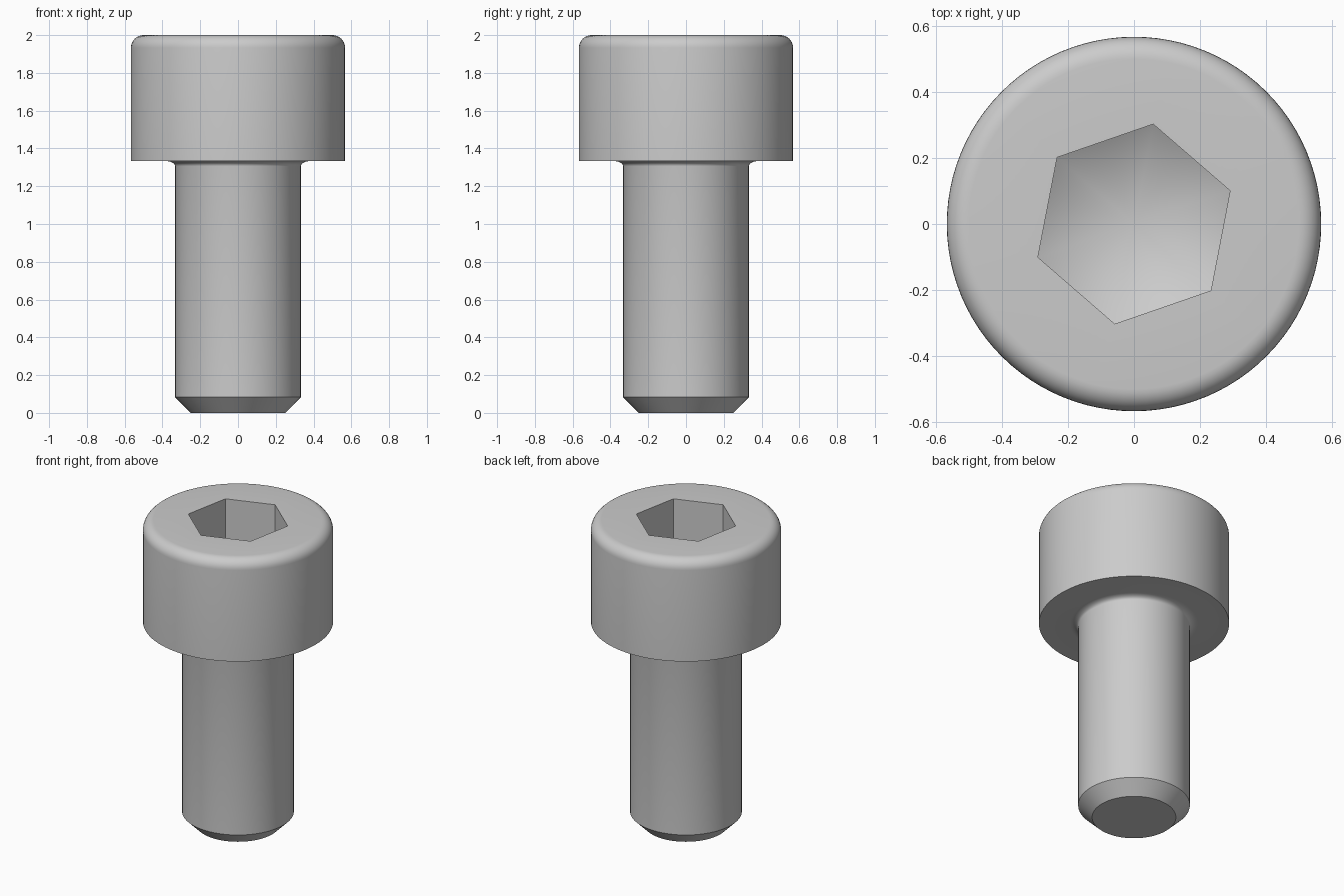
import bpy
import bmesh
from math import cos, sin, pi, radians

cube = bpy.data.objects.get("Cube")
if cube:
    bpy.data.objects.remove(cube, do_unlink=True)

SEGMENTS = 96                 # multiple of six, so socket corners fall on segments
TWIST = radians(19.1)         # direction of the first socket corner
SHANK_R, HEAD_R, HEAD_Z, TOP_Z = 0.333, 0.567, 1.333, 2.0
CHAMFER = 0.083
ROUND = 0.067                 # rounded upper rim of the head
FILLET_R, FILLET_Z = 0.047, 0.027
CORNER_R = 0.308              # socket, centre to corner
SOCKET_Z = TOP_Z - 0.333
CONE_SLOPE = 0.577


def hex_radius(angle):
    """Distance from the axis to the hexagon's side at an angle."""
    return CORNER_R * cos(pi / 6) / cos(angle % (pi / 3) - pi / 6)


def arc(steps):
    return [i / steps * pi / 2 for i in range(steps + 1)]


# Outer profile, from the tip up to the flat top
profile = [(SHANK_R - CHAMFER, 0), (SHANK_R, CHAMFER)]
profile += [(SHANK_R + FILLET_R * (1 - cos(a)), HEAD_Z - FILLET_Z * (1 - sin(a))) for a in arc(6)]
profile += [(HEAD_R, HEAD_Z)]
profile += [(HEAD_R - ROUND * (1 - cos(a)), TOP_Z - ROUND * (1 - sin(a))) for a in arc(8)]

bm = bmesh.new()


def ring(place):
    """Ring of vertices; place(angle) gives radius and height."""
    verts = []
    for i in range(SEGMENTS):
        a = 2 * pi * i / SEGMENTS
        # the small offset keeps corners on the right side of the modulo
        r, z = place(a + 1e-9)
        verts.append(bm.verts.new((r * cos(a + TWIST), r * sin(a + TWIST), z)))
    return verts


rings = [ring(lambda a, p=p: p) for p in profile]
# Hexagonal socket: rim, then the curved line where the conical floor meets the walls
rings.append(ring(lambda a: (hex_radius(a), TOP_Z)))
rings.append(ring(lambda a: (hex_radius(a), SOCKET_Z - (CORNER_R - hex_radius(a)) * CONE_SLOPE)))

for low, high in zip(rings, rings[1:]):
    for i in range(SEGMENTS):
        j = (i + 1) % SEGMENTS
        bm.faces.new((low[i], low[j], high[j], high[i]))

# Flat tip and conical socket floor
bm.faces.new(list(reversed(rings[0])))
apex = bm.verts.new((0, 0, SOCKET_Z - CORNER_R * CONE_SLOPE))
for i in range(SEGMENTS):
    bm.faces.new((rings[-1][i], rings[-1][(i + 1) % SEGMENTS], apex))
bmesh.ops.recalc_face_normals(bm, faces=bm.faces)

mesh = bpy.data.meshes.new("socket_head_bolt")
bm.to_mesh(mesh)
bm.free()
bolt = bpy.data.objects.new("socket_head_bolt", mesh)
bpy.context.collection.objects.link(bolt)

# Plain steel grey
steel = bpy.data.materials.new("steel_grey")
steel.use_nodes = True
colour = (0.6, 0.6, 0.6, 1)
steel.diffuse_color = colour
steel.node_tree.nodes["Principled BSDF"].inputs["Base Color"].default_value = colour
mesh.materials.append(steel)

# Smooth curves, sharp rims
bpy.ops.object.select_all(action="DESELECT")
bolt.select_set(True)
bpy.context.view_layer.objects.active = bolt
bpy.ops.object.shade_smooth_by_angle(angle=radians(28))
